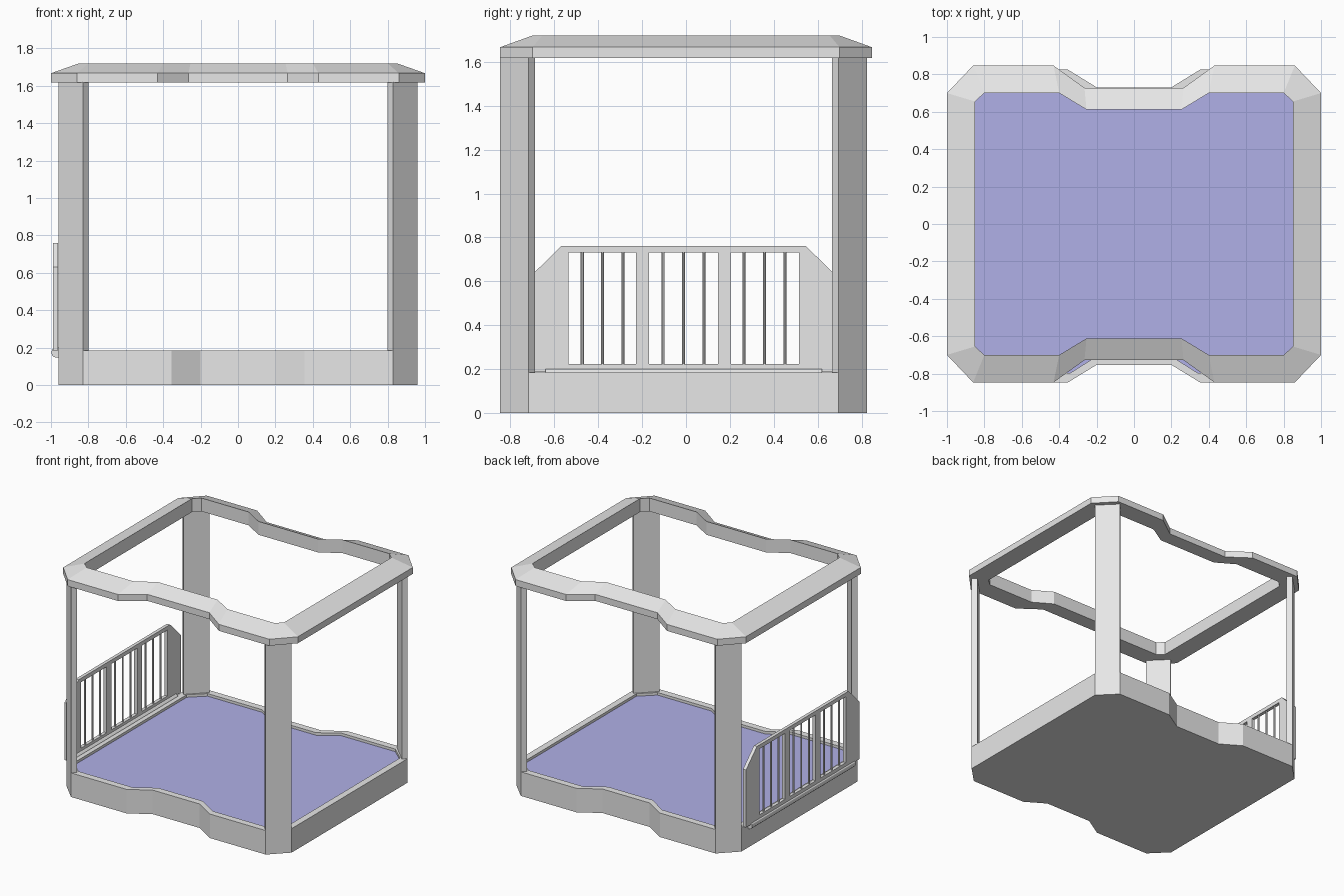
import bpy, bmesh
from mathutils import Matrix

old = bpy.data.objects.get("Cube")
if old:
    bpy.data.objects.remove(old, do_unlink=True)


def material(name, rgb):
    mat = bpy.data.materials.new(name)
    mat.use_nodes = True
    mat.diffuse_color = (*rgb, 1)
    mat.node_tree.nodes["Principled BSDF"].inputs["Base Color"].default_value = (*rgb, 1)
    return mat


GREY = material("light grey", (0.8, 0.8, 0.8))
LAVENDER = material("lavender", (0.5, 0.5, 0.92))


def finish(name, bm, *mats):
    bmesh.ops.recalc_face_normals(bm, faces=bm.faces)
    mesh = bpy.data.meshes.new(name)
    bm.to_mesh(mesh)
    bm.free()
    for mat in mats:
        mesh.materials.append(mat)
    obj = bpy.data.objects.new(name, mesh)
    bpy.context.collection.objects.link(obj)
    return obj


def outline(quarter, dy=0):
    """Mirror one quarter, listed from notch to side, into a closed loop."""
    loop = []
    for sx, sy, step in ((1, 1, -1), (-1, 1, 1), (-1, -1, -1), (1, -1, 1)):
        loop += [(sx * x, sy * y + dy) for x, y in quarter[::step]]
    return loop


def loft(bm, loops, closed=False):
    """Skin a stack of equal loops; close it into a ring or cap both ends."""
    rows = [[bm.verts.new(p) for p in loop] for loop in loops]
    n = len(rows[0])
    for a, b in zip(rows, rows[1:] + (rows[:1] if closed else [])):
        for i in range(n):
            j = (i + 1) % n
            bm.faces.new((a[i], a[j], b[j], b[i]))
    if not closed:
        bm.faces.new(rows[0])
        return bm.faces.new(rows[-1])


def at_z(loop, z):
    return [(x, y, z) for x, y in loop]


MID_Y = -0.011

# Base tray with a raised rim and a coloured floor
outer = outline([(0.2, 0.742), (0.355, 0.837), (0.83, 0.837), (0.96, 0.707)], MID_Y)
inner = outline([(0.19, 0.69), (0.34, 0.785), (0.80, 0.785), (0.91, 0.685)], MID_Y)
bm = bmesh.new()
floor = loft(bm, [at_z(outer, 0), at_z(outer, 0.185), at_z(inner, 0.185), at_z(inner, 0.165)])
floor.material_index = 1
finish("base", bm, GREY, LAVENDER)

# Top frame, sloping up from its outer wall to its inner edge
outer = outline([(0.265, 0.728), (0.43, 0.847), (0.86, 0.847), (1.0, 0.70)])
inner = outline([(0.254, 0.612), (0.40, 0.70), (0.80, 0.70), (0.85, 0.655)])
bm = bmesh.new()
loft(bm, [at_z(outer, 1.617), at_z(outer, 1.667), at_z(inner, 1.72), at_z(inner, 1.617)], closed=True)
finish("top_frame", bm, GREY)

# Corner posts: slabs set across each corner
IN = 0.03
for sx, side in ((1, "left"), (-1, "right")):
    for sy, end in ((1, "back"), (-1, "front")):
        foot = [(0.83, 0.837), (0.96, 0.707), (0.96 - IN, 0.707 - IN), (0.83 - IN, 0.837 - IN)]
        foot = [(sx * x, sy * y + MID_Y) for x, y in foot]
        bm = bmesh.new()
        loft(bm, [at_z(foot, 0.16), at_z(foot, 1.62)])
        finish(f"{end}_{side}_post", bm, GREY)


# Side railing made of flat boards
def board(bm, points):
    loft(bm, [[(x, y + MID_Y, z) for y, z in points] for x in (-0.988, -0.962)])


def box(bm, y0, y1, z0, z1):
    board(bm, [(y0, z0), (y1, z0), (y1, z1), (y0, z1)])


LOW, HIGH, TOP, END = 0.222, 0.73, 0.76, 0.525
bm = bmesh.new()
box(bm, -END, END, 0.186, LOW)
box(bm, -END, END, HIGH, TOP)
for s in (-1, 1):
    board(bm, [(s * y, z) for y, z in
               ((END, 0.186), (0.69, 0.186), (0.69, 0.63), (0.558, TOP), (END, TOP))])
    box(bm, s * 0.187 - 0.029, s * 0.187 + 0.029, LOW, HIGH)
finish("railing_frame", bm, GREY)

# Thin upright bars, three per opening
bm = bmesh.new()
for bay in (-1, 0, 1):
    for k in (-1, 0, 1):
        y = bay * 0.369 + k * 0.093 + MID_Y
        bmesh.ops.create_cone(bm, cap_ends=True, segments=8, radius1=0.007, radius2=0.007,
                              depth=HIGH - LOW + 0.01,
                              matrix=Matrix.Translation((-0.975, y, (LOW + HIGH) / 2)))
finish("railing_bars", bm, GREY)

# Round tube along the foot of the railing
bm = bmesh.new()
bmesh.ops.create_cone(bm, cap_ends=True, segments=12, radius1=0.028, radius2=0.028, depth=1.26,
                      matrix=Matrix.Translation((-0.97, MID_Y, 0.174)) @ Matrix.Rotation(1.5708, 4, 'X'))
tube = finish("railing_tube", bm, GREY)
bpy.context.view_layer.objects.active = tube
tube.select_set(True)
bpy.ops.object.shade_smooth_by_angle()
